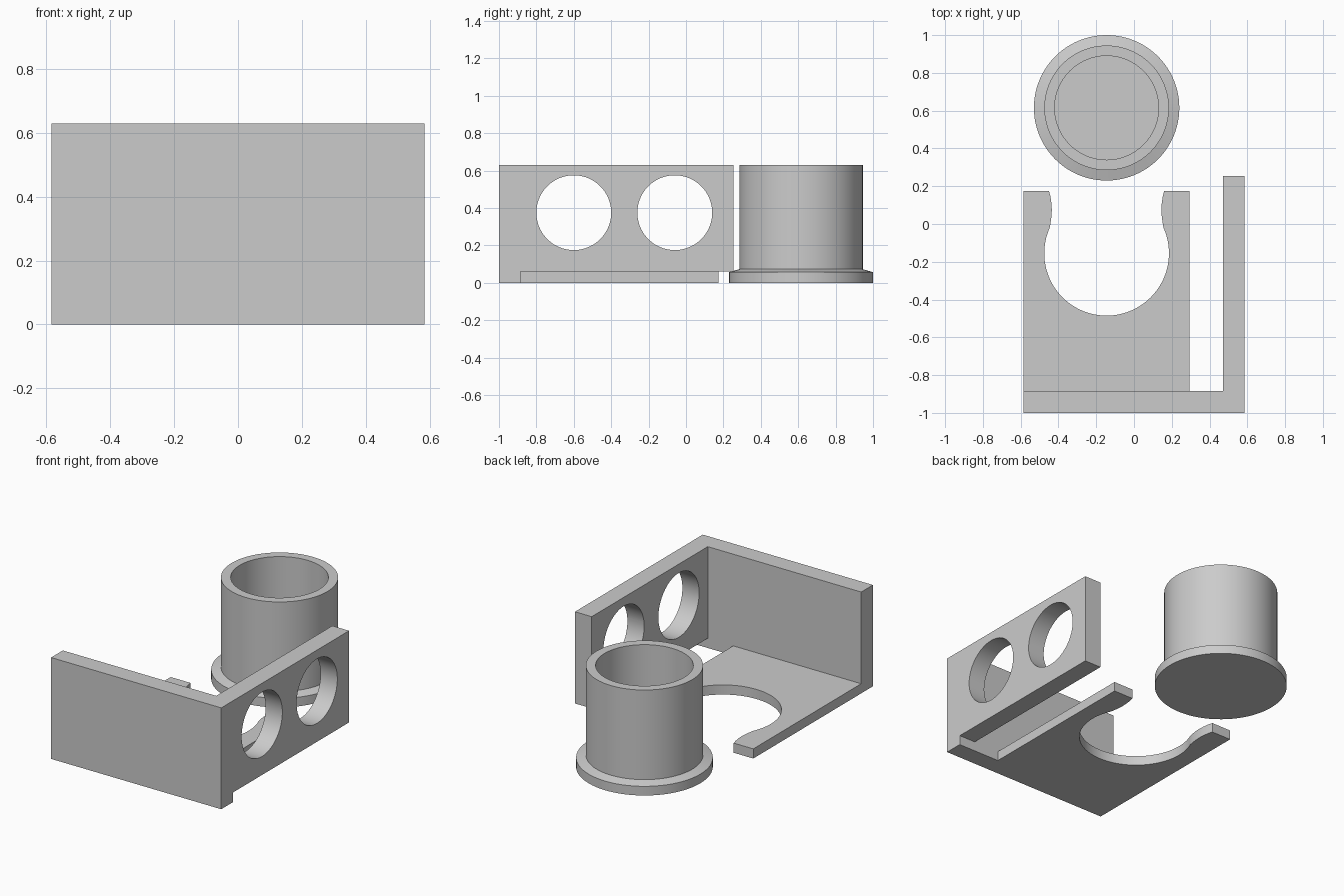
import bpy, bmesh
from math import sin, cos, pi, atan2, radians

if "Cube" in bpy.data.objects:
    bpy.data.objects.remove(bpy.data.objects["Cube"])

grey = bpy.data.materials.new("light_grey")
grey.use_nodes = True
colour = (0.6, 0.6, 0.6, 1)
grey.diffuse_color = colour
grey.node_tree.nodes["Principled BSDF"].inputs["Base Color"].default_value = colour

TOP, FLOOR = 0.63, 0.06
RIGHT, LEFT, FRONT, INNER_Y = -0.585, 0.585, -1.0, -0.885
CX, RADIUS = -0.145, 0.33


def finish(name, bm):
    """Turn a bmesh into a grey object with sharp edges kept."""
    bmesh.ops.recalc_face_normals(bm, faces=bm.faces)
    mesh = bpy.data.meshes.new(name)
    bm.to_mesh(mesh)
    bm.free()
    mesh.materials.append(grey)
    obj = bpy.data.objects.new(name, mesh)
    bpy.context.collection.objects.link(obj)
    return obj


def smooth(obj):
    bpy.ops.object.select_all(action='DESELECT')
    obj.select_set(True)
    bpy.context.view_layer.objects.active = obj
    bpy.ops.object.shade_smooth_by_angle(angle=radians(30))


def prism(name, outline, z0, z1):
    bm = bmesh.new()
    face = bm.faces.new([bm.verts.new((x, y, z0)) for x, y in outline])
    up = bmesh.ops.extrude_face_region(bm, geom=[face])["geom"]
    for v in up:
        if isinstance(v, bmesh.types.BMVert):
            v.co.z = z1
    return finish(name, bm)


def box(name, x0, x1, y0, y1, z0, z1):
    return prism(name, [(x0, y0), (x1, y0), (x1, y1), (x0, y1)], z0, z1)


def boolean(obj, other, operation):
    """Apply a boolean and discard the second object."""
    mod = obj.modifiers.new("cut", 'BOOLEAN')
    mod.operation, mod.solver, mod.object = operation, 'EXACT', other
    bpy.context.view_layer.objects.active = obj
    bpy.ops.object.modifier_apply(modifier=mod.name)
    bpy.data.objects.remove(other)


# Corner walls: full front wall and a raised left wall with two round windows
walls = box("corner_walls", RIGHT, LEFT, FRONT, INNER_Y, 0, TOP)
boolean(walls, box("side_wall", 0.47, LEFT, FRONT, 0.255, FLOOR, TOP), 'UNION')
for y in (-0.6, -0.06):
    bpy.ops.mesh.primitive_cylinder_add(vertices=96, radius=0.2, depth=0.5,
                                        location=(0.53, y, 0.375), rotation=(0, pi / 2, 0))
    cutter = bpy.context.object
    cutter.hide_render = True
    boolean(walls, cutter, 'DIFFERENCE')
smooth(walls)

# Base plate with a round cradle and curved lips at its mouth
back, cy = 0.175, -0.155
lip = [(0.305, back), (0.297, 0.145), (0.292, 0.11), (0.29, 0.075),
       (0.292, 0.04), (0.296, 0.01)]
start = atan2(-0.02 - cy, 0.301)
sweep = pi + 2 * start
cradle = [(CX + RADIUS * cos(start - sweep * i / 72),
           cy + RADIUS * sin(start - sweep * i / 72)) for i in range(73)]
outline = [(RIGHT, INNER_Y), (0.295, INNER_Y), (0.295, back)]
outline += [(CX + x, y) for x, y in lip] + cradle
outline += [(CX - x, y) for x, y in reversed(lip)] + [(RIGHT, back)]
smooth(prism("base_plate", outline, 0, FLOOR))

# Flanged cup: a lathed profile of radius and height
profile = [(0, 0), (0.385, 0), (0.385, 0.057), (RADIUS, 0.073),
           (RADIUS, TOP), (0.275, TOP), (0.275, FLOOR), (0, FLOOR)]
bm = bmesh.new()
verts = [bm.verts.new((r, 0, z)) for r, z in profile]
edges = [bm.edges.new(pair) for pair in zip(verts, verts[1:])]
bmesh.ops.spin(bm, geom=verts + edges, cent=(0, 0, 0), axis=(0, 0, 1),
               angle=2 * pi, steps=96, use_merge=True)
bmesh.ops.remove_doubles(bm, verts=bm.verts, dist=0.0001)
cup = finish("flanged_cup", bm)
cup.location = (CX, 0.615, 0)
smooth(cup)
